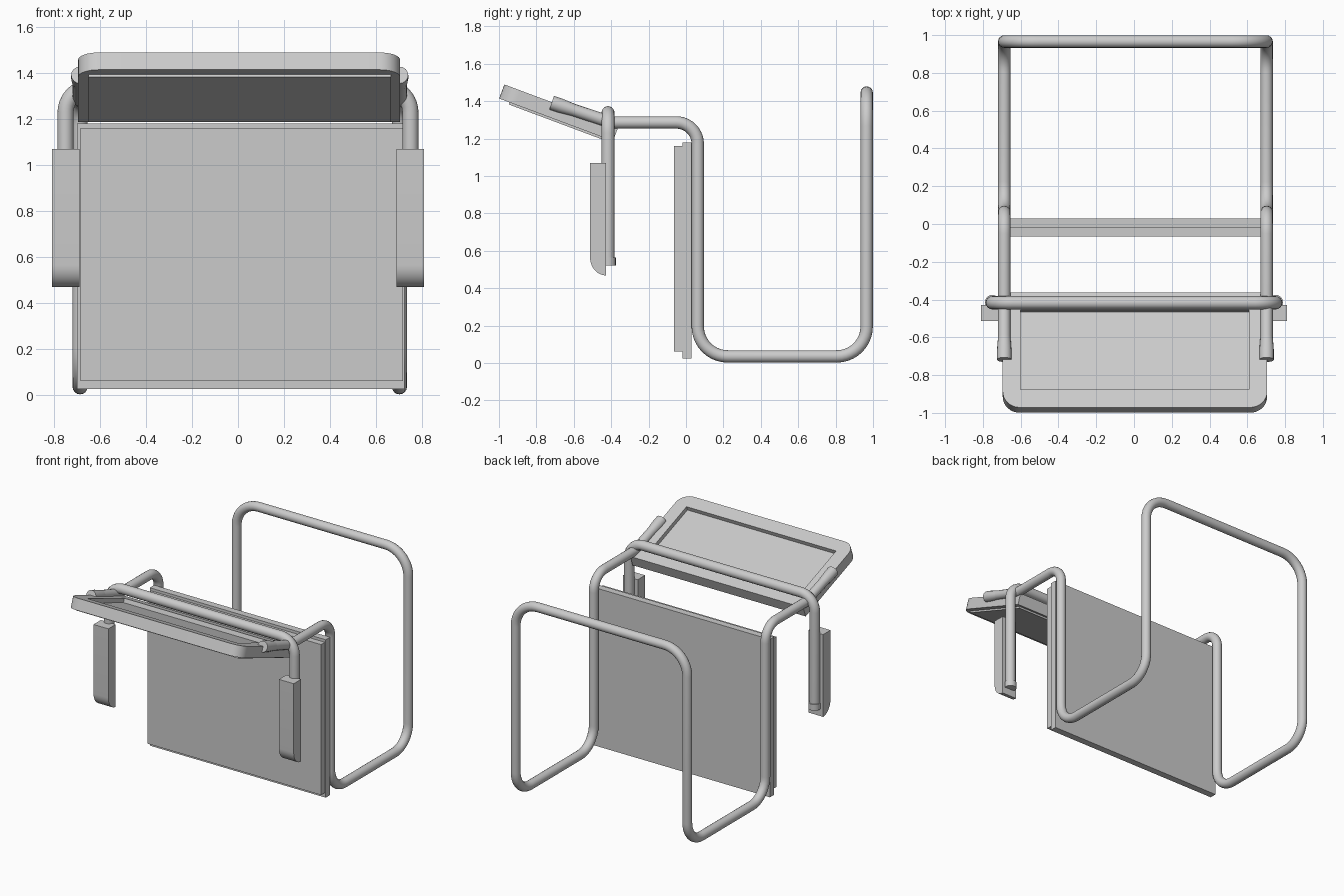
import bpy, bmesh, math
from mathutils import Vector, Matrix

if "Cube" in bpy.data.objects:
    bpy.data.objects.remove(bpy.data.objects["Cube"])


def finish(ob, smooth=True):
    bpy.ops.object.select_all(action='DESELECT')
    ob.select_set(True)
    bpy.context.view_layer.objects.active = ob
    if ob.type == 'CURVE':
        bpy.ops.object.convert(target='MESH')
        ob = bpy.context.object
    if smooth:
        bpy.ops.object.shade_smooth_by_angle(angle=math.radians(35))
    return ob


def fillet(corners, steps=10):
    """Corners are (x, y, z, bend_radius); returns the rounded path."""
    pts = [Vector(c[:3]) for c in corners]
    out = [pts[0]]
    for i in range(1, len(pts) - 1):
        p, r = pts[i], corners[i][3]
        a, b = (pts[i - 1] - p).normalized(), (pts[i + 1] - p).normalized()
        half = a.angle(b) / 2
        centre = p + (a + b).normalized() * (r / math.sin(half))
        s = (p + a * (r / math.tan(half)) - centre).normalized()
        e = (p + b * (r / math.tan(half)) - centre).normalized()
        out += [centre + s.slerp(e, k / steps).normalized() * r for k in range(steps + 1)]
    out.append(pts[-1])
    return out


def tube(name, path, radius, scales=None):
    cu = bpy.data.curves.new(name, 'CURVE')
    cu.dimensions = '3D'
    cu.bevel_depth = radius
    cu.bevel_resolution = 6
    cu.use_fill_caps = True
    sp = cu.splines.new('POLY')
    sp.points.add(len(path) - 1)
    for i, p in enumerate(path):
        sp.points[i].co = (*p, 1)
        sp.points[i].radius = scales[i] if scales else 1
    ob = bpy.data.objects.new(name, cu)
    bpy.context.collection.objects.link(ob)
    return finish(ob)


def prism(name, outline, extrude, matrix=None, smooth=True):
    bm = bmesh.new()
    face = bm.faces.new([bm.verts.new(p) for p in outline])
    ext = bmesh.ops.extrude_face_region(bm, geom=[face], use_keep_orig=True)
    bmesh.ops.translate(bm, vec=extrude, verts=[v for v in ext['geom'] if isinstance(v, bmesh.types.BMVert)])
    bmesh.ops.recalc_face_normals(bm, faces=bm.faces)
    me = bpy.data.meshes.new(name)
    bm.to_mesh(me)
    bm.free()
    ob = bpy.data.objects.new(name, me)
    if matrix:
        ob.matrix_world = matrix
    bpy.context.collection.objects.link(ob)
    return finish(ob, smooth)


def box(name, x0, x1, y0, y1, z0, z1, matrix=None):
    return prism(name, [(x0, y0, z0), (x1, y0, z0), (x1, y1, z0), (x0, y1, z0)],
                 (0, 0, z1 - z0), matrix, False)


XL, XR = -0.687, 0.702

# Continuous bent tube frame: side runs joined by the rear hoop
side = [(-0.70, 1.385, 0), (-0.40, 1.286, 0.12), (0.063, 1.286, 0.115),
        (0.063, 0.035, 0.16), (0.966, 0.035, 0.16), (0.966, 1.446, 0.18)]
corners = [(XL, *p) for p in side] + [(XR, *p) for p in reversed(side)]
tube("main_frame", fillet(corners), 0.033)

# Flared grips on the front ends of the frame
for label, x in (("left", XL), ("right", XR)):
    tube(label + "_grip", [(x, -0.60, 1.352), (x, -0.67, 1.375), (x, -0.718, 1.391)],
         0.033, [1.0, 1.17, 1.17])

# Arm hoop crossing the frame
tube("arm_hoop", fillet([(-0.75, -0.417, 0.53, 0), (-0.75, -0.417, 1.338, 0.11),
                         (0.75, -0.417, 1.338, 0.11), (0.75, -0.417, 0.53, 0)]), 0.035)

# Arm pads with rounded lower front, and end caps
for label, s in (("left", -1), ("right", 1)):
    tube(label + "_end_cap", [(s * 0.75, -0.415, 0.52), (s * 0.75, -0.415, 0.565)], 0.04)
    arc = [(s * 0.69, -0.428 - 0.085 * math.sin(t), 0.565 - 0.097 * math.cos(t))
           for t in (math.pi / 2 * k / 10 for k in range(11))]
    prism(label + "_arm_pad", arc + [(s * 0.69, -0.513, 1.07), (s * 0.69, -0.428, 1.07)],
          (s * 0.12, 0, 0))

# Large upright panel in two layers
box("rear_panel", -0.70, 0.724, -0.02, 0.03, 0.025, 1.18)
box("front_panel", -0.685, 0.718, -0.065, -0.02, 0.06, 1.16)

# Tilted tray: rounded front corners, recessed top, thin plate below
tilt = Matrix.Translation((0.005, -0.971, 1.489)) @ Matrix.Rotation(math.radians(-20.5), 4, 'X')
r, w, length = 0.09, 0.70, 0.65
outline = [(w, length, 0), (-w, length, 0)]
for cx, start in ((-w + r, math.pi), (w - r, 1.5 * math.pi)):
    outline += [(cx + r * math.cos(start + math.pi / 2 * k / 8),
                 r + r * math.sin(start + math.pi / 2 * k / 8), 0) for k in range(9)]
tray = prism("tray", outline, (0, 0, -0.08), tilt)
cutter = box("tray_recess_cutter", -0.605, 0.605, 0.10, 0.55, -0.03, 0.05, tilt)
cutter.hide_render = True
mod = tray.modifiers.new("recess", 'BOOLEAN')
mod.operation = 'DIFFERENCE'
mod.solver = 'EXACT'
mod.object = cutter
bpy.context.view_layer.update()
bpy.context.view_layer.objects.active = tray
bpy.ops.object.modifier_apply(modifier=mod.name)
bpy.data.objects.remove(cutter)
finish(tray)
box("tray_under_plate", -0.655, 0.66, 0.06, 0.62, -0.092, -0.079, tilt)
